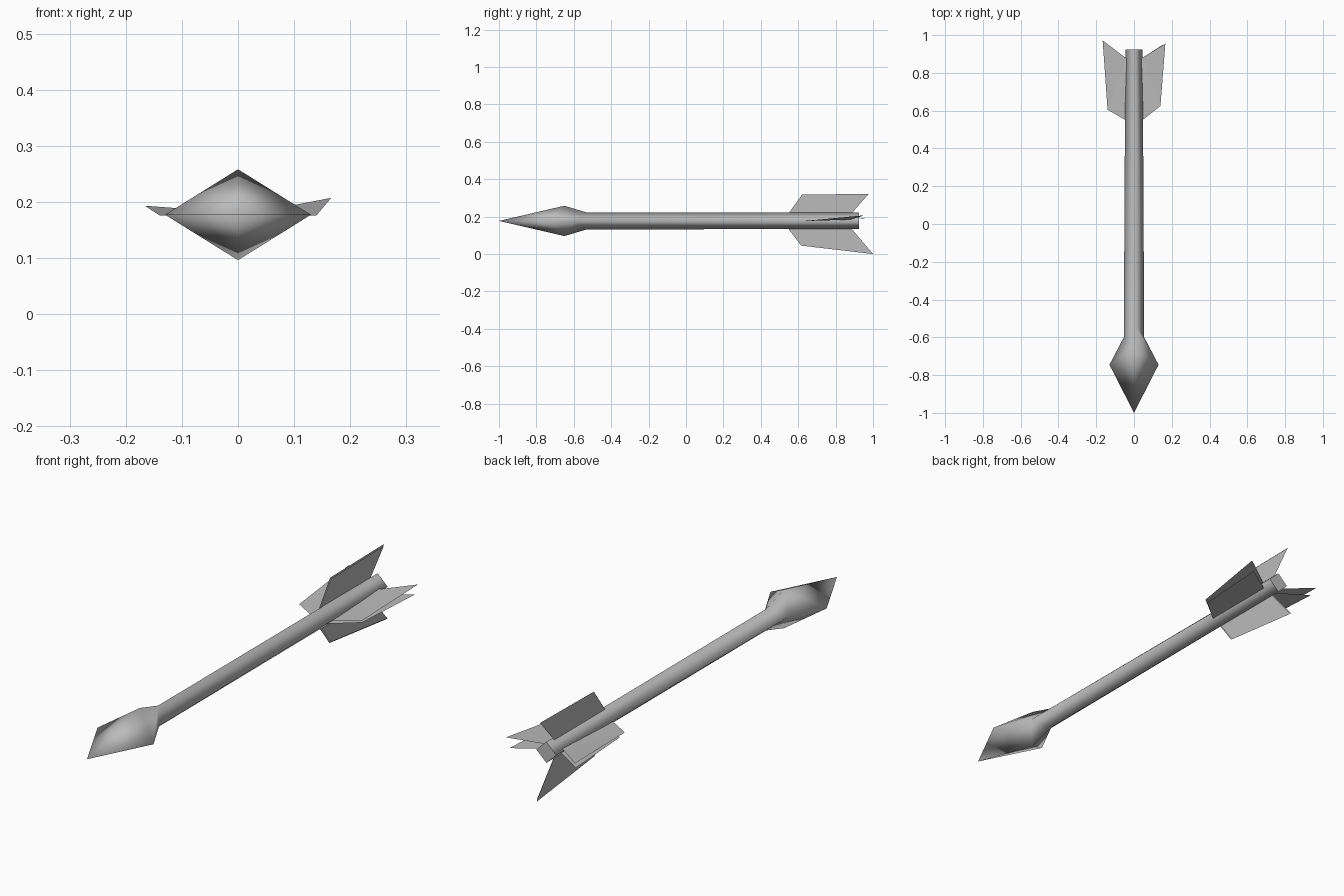
import bpy
import bmesh

cube = bpy.data.objects.get("Cube")
if cube:
    bpy.data.objects.remove(cube, do_unlink=True)

grey = bpy.data.materials.new("plain_grey")
grey.use_nodes = True
grey.diffuse_color = (0.5, 0.5, 0.5, 1)
grey.node_tree.nodes["Principled BSDF"].inputs["Base Color"].default_value = (0.5, 0.5, 0.5, 1)

AXIS_Z = 0.177


def finish(name, bm):
    bmesh.ops.recalc_face_normals(bm, faces=bm.faces)
    mesh = bpy.data.meshes.new(name)
    bm.to_mesh(mesh)
    bm.free()
    mesh.materials.append(grey)
    obj = bpy.data.objects.new(name, mesh)
    bpy.context.collection.objects.link(obj)
    return obj


# Arrowhead and shaft: one smooth four-sided body, lofted from diamond rings.
# Each ring: y of side corners, y of top and bottom corners, half width, half height
rings = [
    (-0.745, -0.65, 0.13, 0.081),
    (-0.60, -0.53, 0.054, 0.045),
    (0.925, 0.925, 0.046, 0.044),
]
bm = bmesh.new()
tip = bm.verts.new((0, -1, AXIS_Z))
loops = []
for y_side, y_top, w, h in rings:
    corners = [(w, y_side, 0), (0, y_top, h), (-w, y_side, 0), (0, y_top, -h)]
    loops.append([bm.verts.new((x, y, AXIS_Z + z)) for x, y, z in corners])
for i in range(4):
    j = (i + 1) % 4
    bm.faces.new((tip, loops[0][i], loops[0][j]))
    for a, b in zip(loops, loops[1:]):
        bm.faces.new((a[i], b[i], b[j], a[j]))
cap = bm.faces.new(loops[-1])
for face in bm.faces:
    face.smooth = face is not cap
for edge in cap.edges:
    edge.smooth = False
finish("head_and_shaft", bm)


def fin(name, points):
    """A single thin sheet through the given corners."""
    bm = bmesh.new()
    bm.faces.new([bm.verts.new(p) for p in points])
    bmesh.ops.triangulate(bm, faces=bm.faces)
    finish(name, bm)


# Side fins: a lifted upper sheet over a level lower sheet
for side, sign, tip_y, tip_z, front_y in (("left", 1, 0.955, 0.207, 0.625),
                                          ("right", -1, 0.972, 0.193, 0.605)):
    fin(side + "_fin_upper", [
        (0, 0.52, 0.176), (sign * 0.045, 0.55, 0.176), (sign * 0.14, front_y, 0.176),
        (sign * 0.166, tip_y, tip_z), (sign * 0.045, 0.88, 0.184), (0, 0.85, 0.183)])
    fin(side + "_fin_lower", [
        (0, 0.52, 0.163), (sign * 0.045, 0.555, 0.163), (sign * 0.134, 0.63, 0.163),
        (sign * 0.154, 0.95, 0.163), (sign * 0.045, 0.88, 0.163), (0, 0.85, 0.163)])

# Vertical fins: two close parallel sheets each, the second slightly smaller
profiles = {
    "top": [(0.52, 0.177), (0.55, 0.22), (0.62, 0.317), (0.977, 0.322), (0.88, 0.22), (0.85, 0.177)],
    "bottom": [(0.52, 0.177), (0.55, 0.132), (0.615, 0.045), (1.0, 0.0), (0.88, 0.132), (0.85, 0.177)],
}
for place, profile in profiles.items():
    for layer, x, scale in (("outer", -0.007, 1.0), ("inner", -0.003, 0.97)):
        fin(f"{place}_fin_{layer}", [
            (x, 0.75 + (y - 0.75) * scale, AXIS_Z + (z - AXIS_Z) * scale) for y, z in profile])
